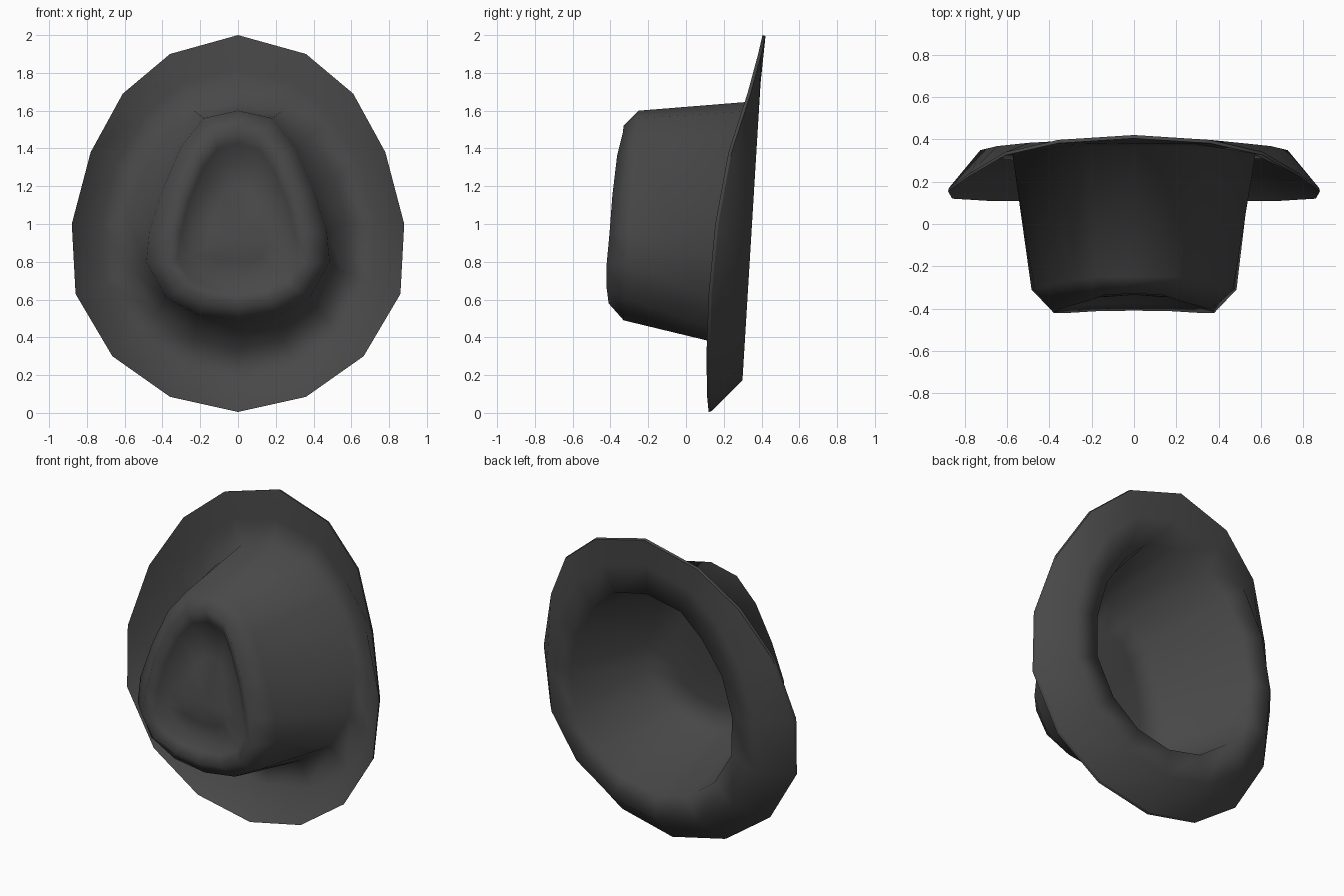
import bpy, bmesh

if "Cube" in bpy.data.objects:
    bpy.data.objects.remove(bpy.data.objects["Cube"])

# Half outlines (x, z), from the hat's front (top) round to its back (bottom)
RIM = [(0, 2.0), (.36, 1.9), (.61, 1.69), (.78, 1.38), (.88, 1.0),
       (.86, .63), (.665, .30), (.36, .085), (0, .005)]
RIM_Y = [.405, .382, .325, .225, .155, .12, .108, .112, .12]
BASE = [(0, 1.65), (.235, 1.6), (.38, 1.46), (.515, 1.25), (.575, 1.0),
        (.56, .745), (.43, .53), (.235, .39), (0, .34)]
UPPER = [(0, 1.6), (.18, 1.56), (.30, 1.41), (.40, 1.18), (.47, .96),
         (.485, .80), (.38, .61), (.21, .52), (0, .49)]
UPPER_Y = [-.25, -.25, -.27, -.29, -.305, -.31, -.325, -.33, -.33]
RIDGE = [(0, 1.52), (.13, 1.48), (.22, 1.36), (.31, 1.15), (.36, .95),
         (.38, .79), (.30, .66), (.165, .60), (0, .58)]
RIDGE_Y = [-.33, -.335, -.365, -.39, -.405, -.42, -.42, -.412, -.41]


def plane(z):
    """Tilted plane on which the brim lies."""
    return .30 + (z - .19) * .061


def ring(outline, ys, scale=1.0, dy=0.0, cz=0.95):
    """Mirror a half outline into a 16-point ring; ys is a list or None for the brim plane."""
    half = []
    for i, (x, z) in enumerate(outline):
        z2 = cz + (z - cz) * scale
        y = plane(z2) if ys is None else ys[i]
        half.append((x * scale, y + dy, z2))
    return half + [(-x, y, z) for x, y, z in half[-2:0:-1]]


# Middle of the brim, where the turned-up edge begins
MID = [((a + c) / 2, (b + d) / 2) for (a, b), (c, d) in zip(RIM, BASE)]

rings = [
    ring(RIDGE, RIDGE_Y, .42, .075),       # raised dome inside the pinch
    ring(RIDGE, RIDGE_Y, .68, .085),       # groove
    ring(RIDGE, RIDGE_Y, .84, .035),       # groove wall
    ring(RIDGE, RIDGE_Y),                  # crown ridge
    ring(UPPER, UPPER_Y),                  # crown shoulder
    ring(BASE, None, 1, -.018),            # crown meets brim
    ring(MID, None, 1, -.018),
    ring(RIM, RIM_Y),                      # brim edge
    ring(RIM, RIM_Y, .995, .016),
    ring(MID, None),                       # underside
    ring(BASE, None, .985),
    ring(UPPER, UPPER_Y, .95, .035),       # inside of crown
    ring(UPPER, UPPER_Y, .6, .02),
]

bm = bmesh.new()
loops = [[bm.verts.new(p) for p in r] for r in rings]
n = len(loops[0])
for a, b in zip(loops, loops[1:]):
    for i in range(n):
        j = (i + 1) % n
        bm.faces.new((a[i], a[j], b[j], b[i]))
for loop, y in ((loops[0], -.335), (loops[-1], -.28)):
    c = bm.verts.new((0, y, .92))
    for i in range(n):
        bm.faces.new((c, loop[i], loop[(i + 1) % n]))
bmesh.ops.recalc_face_normals(bm, faces=bm.faces)

# Smooth felt, with a crisp brim edge
for f in bm.faces:
    f.smooth = True
for loop in (loops[7], loops[8]):
    for i in range(n):
        e = bm.edges.get((loop[i], loop[(i + 1) % n]))
        e.smooth = False

mesh = bpy.data.meshes.new("felt_hat")
bm.to_mesh(mesh)
bm.free()
felt = bpy.data.materials.new("charcoal_felt")
felt.diffuse_color = (.065, .065, .065, 1)
felt.use_nodes = True
felt.node_tree.nodes["Principled BSDF"].inputs["Base Color"].default_value = felt.diffuse_color
mesh.materials.append(felt)
hat = bpy.data.objects.new("felt_hat", mesh)
bpy.context.collection.objects.link(hat)
